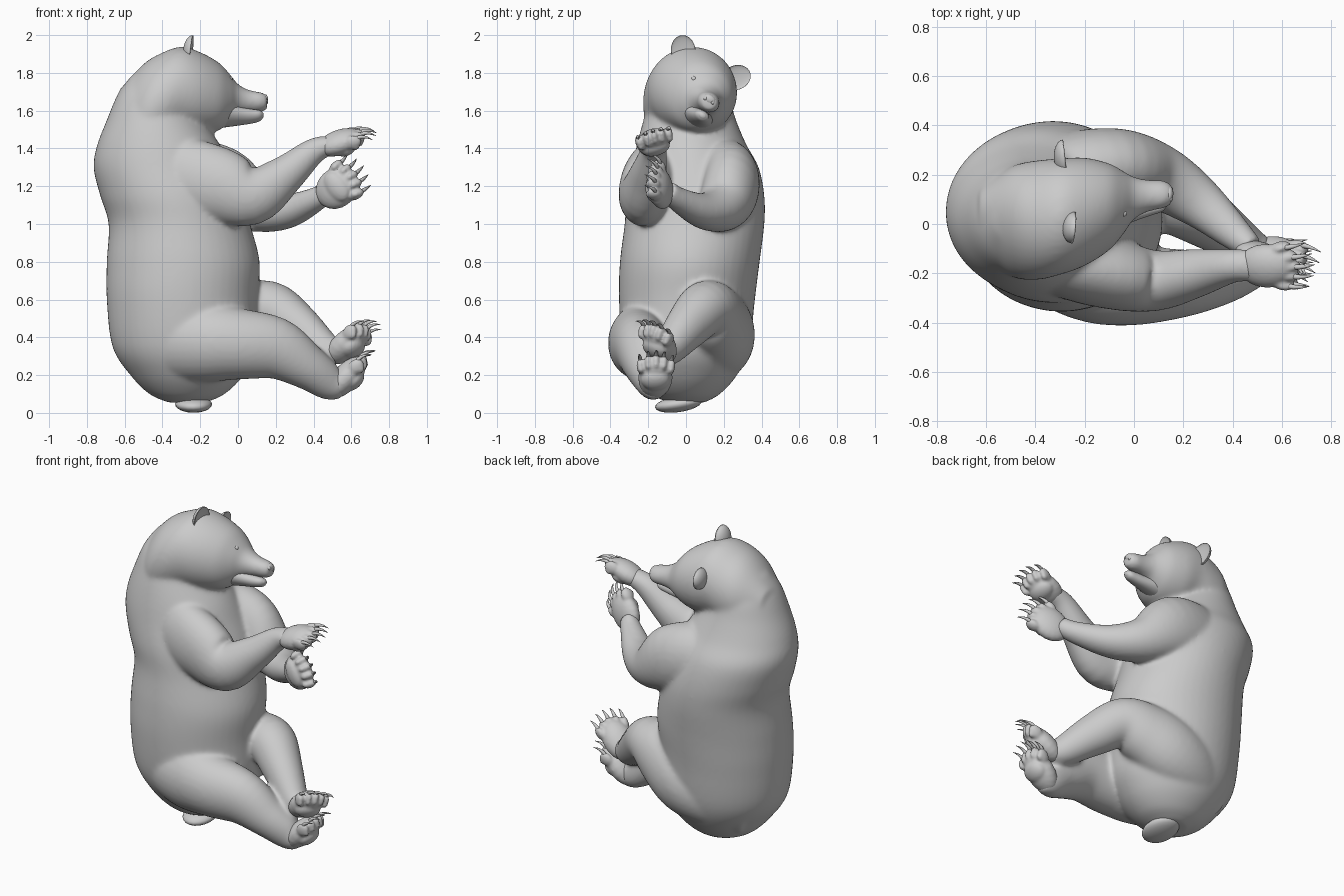
import bpy, bmesh, math
from mathutils import Vector as V, Matrix

cube = bpy.data.objects.get("Cube")
if cube:
    bpy.data.objects.remove(cube, do_unlink=True)

UP = V((0, 0, 1))
FRONT = V((1, 0, 0))
CROWN = V((0, 0.5, 0.87)).normalized()      # head leans toward +y
SIDE = V((0, 0.87, -0.5)).normalized()


def catmull(rows, steps):
    """Smoothly resample rows of numbers."""
    pts = [V(r) for r in rows]
    pts = [2 * pts[0] - pts[1]] + pts + [2 * pts[-1] - pts[-2]]
    out = []
    for p, a, b, q in zip(pts, pts[1:], pts[2:], pts[3:]):
        for k in range(steps):
            t = k / steps
            out.append(0.5 * (2 * a + (b - p) * t + (2 * p - 5 * a + 4 * b - q) * t ** 2
                              + (3 * a - p - 3 * b + q) * t ** 3))
    return out + [pts[-2]]


def loft(bm, rows, up=UP, axis=None, sides=28, steps=5):
    """Tube through rows (x, y, z, side radius, up radius)."""
    rows = catmull(rows, steps)
    rings = []
    for i, r in enumerate(rows):
        c = V(r[:3])
        t = axis or V(rows[min(i + 1, len(rows) - 1)][:3]) - V(rows[max(i - 1, 0)][:3])
        t = t.normalized()
        b = (up - t * up.dot(t)).normalized()
        a = t.cross(b)
        angles = [math.tau * k / sides for k in range(sides)]
        rings.append([bm.verts.new(c + a * r[3] * math.cos(g) + b * r[4] * math.sin(g))
                      for g in angles])
    for lo, hi in zip(rings, rings[1:]):
        for k in range(sides):
            n = (k + 1) % sides
            bm.faces.new((lo[k], lo[n], hi[n], hi[k]))
    bm.faces.new(rings[0][::-1])
    bm.faces.new(rings[-1])


def ball(bm, centre, radii, axes=(FRONT, V((0, 1, 0)), UP), seg=20):
    """Ellipsoid with the given axes."""
    m = Matrix([a * r for a, r in zip(axes, radii)]).transposed().to_4x4()
    m.translation = centre
    return bmesh.ops.create_uvsphere(bm, u_segments=seg, v_segments=seg // 2 + 2,
                                     radius=1, matrix=m)["verts"]


def finish(bm, name, voxel=0, iterations=0):
    """Make the object; with a voxel size, fuse its pieces and soften the joins."""
    bmesh.ops.recalc_face_normals(bm, faces=bm.faces)
    for f in bm.faces:
        f.smooth = True
    mesh = bpy.data.meshes.new(name)
    bm.to_mesh(mesh)
    bm.free()
    obj = bpy.data.objects.new(name, mesh)
    bpy.context.collection.objects.link(obj)
    if voxel:
        remesh = obj.modifiers.new("blend", 'REMESH')
        remesh.mode = 'VOXEL'
        remesh.voxel_size = voxel
        remesh.use_smooth_shade = True
        smooth = obj.modifiers.new("soften", 'SMOOTH')
        smooth.factor = 0.5
        smooth.iterations = iterations


def paw(name, start, d, n, length, width, thick):
    """Palm, toes, pads and claws; d points to the toes, n out of the back."""
    start, d, n = V(start), V(d).normalized(), V(n)
    n = (n - d * n.dot(d)).normalized()
    s = n.cross(d)
    axes = (d, s, n)
    bm, claws = bmesh.new(), bmesh.new()
    ball(bm, start + d * length * 0.42, (length * 0.62, width * 0.48, thick / 2), axes)
    ball(bm, start + d * length * 0.5 - n * thick * 0.3,
         (length * 0.3, width * 0.4, thick * 0.3), axes)
    for i in range(-2, 3):
        f = (d + s * i * 0.07).normalized()
        toe = start + d * (length * 0.9 - 0.008 * i * i) + s * i * width * 0.205
        ball(bm, toe, (0.048, width * 0.125, 0.038), (f, s, n))
        ball(bm, toe - n * 0.026 + f * 0.006, (0.024, 0.018, 0.02), (f, s, n))
        path = [(0.02, 0.014, 0.012), (0.05, 0.016, 0.01), (0.08, 0.004, 0.006),
                (0.105, -0.018, 0.001)]
        loft(claws, [(*(toe + f * a + n * h), r, r) for a, h, r in path],
             up=n, sides=8, steps=3)
    finish(bm, name, 0.008, 5)
    finish(claws, name + "_claws")


body = bmesh.new()

# Torso, stacked upward
loft(body, [(-.27, 0, .055, .10, .10), (-.27, 0, .1, .20, .18), (-.27, 0, .2, .3, .27),
            (-.28, 0, .35, .385, .335), (-.295, .005, .6, .4, .36),
            (-.29, .02, .8, .405, .37), (-.31, .045, 1.0, .375, .37),
            (-.35, .05, 1.15, .38, .365), (-.4, .05, 1.3, .365, .335),
            (-.42, .03, 1.42, .325, .29), (-.44, .02, 1.55, .255, .245),
            (-.45, .02, 1.68, .19, .2), (-.45, .02, 1.78, .12, .12)],
     up=V((0, 1, 0)), axis=UP, sides=48)

# Neck, skull and upper muzzle
loft(body, [(-.63, .01, 1.55, .12, .17), (-.5, .01, 1.61, .215, .245),
            (-.4, .015, 1.66, .24, .25), (-.3, .03, 1.7, .235, .24),
            (-.2, .05, 1.69, .22, .22), (-.1, .07, 1.675, .175, .18),
            (-.04, .088, 1.665, .125, .125), (0, .105, 1.658, .088, .082),
            (.06, .115, 1.648, .066, .06), (.12, .12, 1.645, .06, .052),
            (.155, .12, 1.645, .042, .038)], up=CROWN, axis=FRONT, sides=36)

# Right and left arms, rooted deep in the torso
loft(body, [(-.5, -.05, 1.26, .12, .2), (-.3, -.15, 1.24, .14, .22),
            (-.1, -.2, 1.2, .145, .205), (.08, -.23, 1.15, .125, .155),
            (.25, -.2, 1.26, .1, .105), (.4, -.17, 1.385, .07, .07),
            (.5, -.17, 1.42, .065, .05)])
loft(body, [(-.5, .1, 1.25, .15, .2), (-.3, .18, 1.24, .18, .22),
            (-.08, .235, 1.2, .155, .205), (.1, .19, 1.09, .135, .135),
            (.26, .09, 1.07, .105, .095), (.41, -.04, 1.13, .07, .065),
            (.48, -.1, 1.18, .05, .055)])

# Right and left legs, rooted deep in the torso
loft(body, [(-.52, -.03, .37, .14, .19), (-.32, -.14, .375, .19, .215),
            (-.15, -.21, .375, .195, .215), (0, -.245, .365, .168, .19),
            (.2, -.24, .34, .138, .165), (.37, -.21, .24, .112, .12),
            (.49, -.175, .16, .085, .095), (.55, -.17, .16, .07, .07)])
loft(body, [(-.5, .06, .3, .14, .18), (-.3, .15, .36, .18, .2),
            (-.13, .18, .42, .185, .21), (.03, .15, .5, .168, .19),
            (.17, .1, .55, .148, .148), (.31, .01, .46, .118, .125),
            (.46, -.09, .34, .085, .09), (.53, -.12, .33, .065, .07)])
finish(body, "body", 0.011, 20)

# Lower jaw
jaw = bmesh.new()
loft(jaw, [(-.14, .055, 1.59, .11, .08), (0, .072, 1.572, .066, .045),
           (.07, .08, 1.57, .048, .035), (.115, .085, 1.573, .036, .026),
           (.135, .087, 1.576, .014, .01)], up=CROWN, axis=FRONT)
finish(jaw, "jaw")

# Hands and feet
paw("right_hand", (.46, -.17, 1.405), (.93, 0, .32), (-.3, -.3, .95), .2, .19, .13)
paw("left_hand", (.46, -.11, 1.14), (.72, -.3, .58), (.35, .9, .1), .2, .22, .12)
paw("right_foot", (.51, -.165, .12), (.66, .03, .72), (-.72, 0, .65), .22, .19, .14)
paw("left_foot", (.51, -.115, .3), (.64, -.22, .58), (-.6, .5, .45), .22, .19, .14)

# Cupped ears
for name, centre, up in (("right_ear", (-.245, -.015, 1.92), V((.1, -.1, 1))),
                         ("left_ear", (-.28, .265, 1.775), V((-.1, .95, .35)))):
    up.normalize()
    face = V((1, -.1, -.1))
    face = (face - up * face.dot(up)).normalized()
    bm = bmesh.new()
    for v in ball(bm, V(centre), (.045, .065, .08), (face, up.cross(face), up), 28):
        depth = (v.co - V(centre)).dot(face)
        if depth > 0:
            v.co -= face * depth * 1.3
    finish(bm, name)

# Eyes
for name, centre in (("right_eye", (-.048, .042, 1.768)), ("left_eye", (-.04, .17, 1.70))):
    bm = bmesh.new()
    ball(bm, V(centre), (.02, .015, .015))
    finish(bm, name)

# Nose pad with nostril wings
bm = bmesh.new()
tip = V((.142, .125, 1.66))
ball(bm, tip, (.018, .034, .024), (FRONT, SIDE, CROWN))
for s in (-1, 1):
    ball(bm, tip + SIDE * s * .022 - CROWN * .006, (.017, .013, .014))
finish(bm, "nose")

# Tail
bm = bmesh.new()
tilt = Matrix.Rotation(math.radians(8), 3, 'X')
ball(bm, V((-.235, -.04, .046)), (.098, .125, .042), [tilt @ a for a in (FRONT, V((0, 1, 0)), UP)])
finish(bm, "tail")
